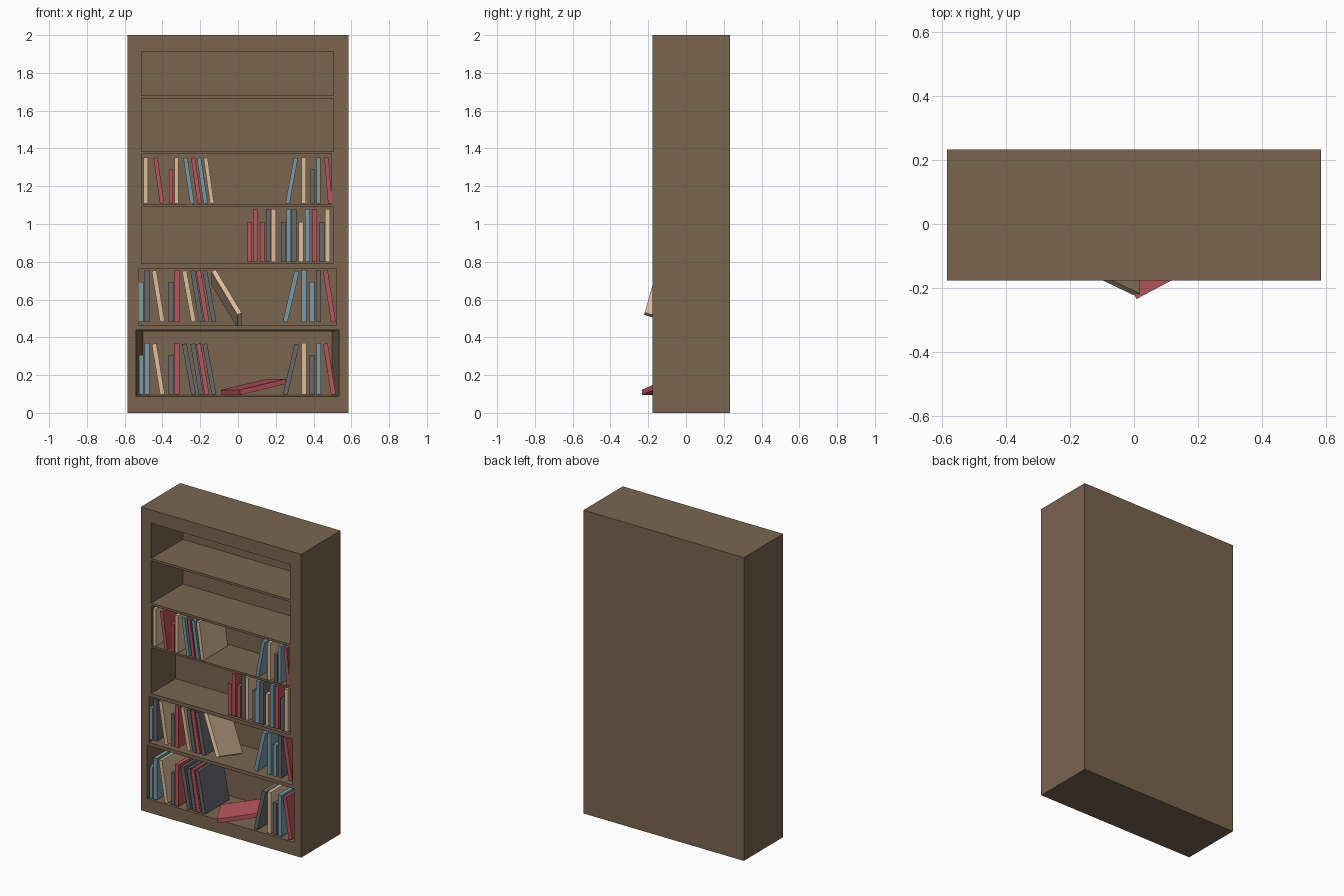
import bpy, bmesh
from math import atan2, radians
from mathutils import Matrix, Vector

if "Cube" in bpy.data.objects:
    bpy.data.objects.remove(bpy.data.objects["Cube"])

FRONT, BACK = -0.177, 0.233


def material(name, rgb):
    m = bpy.data.materials.new(name)
    m.diffuse_color = (*rgb, 1)
    m.use_nodes = True
    m.node_tree.nodes["Principled BSDF"].inputs["Base Color"].default_value = m.diffuse_color
    return m


WOOD = material("brown_wood", (0.195, 0.13, 0.078))
COVERS = {
    "r": material("red_cover", (0.48, 0.09, 0.11)),
    "b": material("blue_cover", (0.19, 0.33, 0.40)),
    "t": material("tan_cover", (0.73, 0.52, 0.33)),
    "g": material("grey_cover", (0.14, 0.14, 0.15)),
}


def box(name, lo, hi, mat=None, matrix=None, taper=0.0):
    """Box between two corners; taper shrinks its back face."""
    lo, hi = Vector(lo), Vector(hi)
    mid, size = (lo + hi) / 2, hi - lo
    bm = bmesh.new()
    bmesh.ops.create_cube(bm, size=1)
    for v in bm.verts:
        back = v.co.y > 0
        v.co = Vector(a * b for a, b in zip(v.co, size)) + mid
        if back and taper:
            v.co.x -= taper if v.co.x > mid.x else -taper
            v.co.z -= 0.01 if v.co.z > mid.z else -0.01
    me = bpy.data.meshes.new(name)
    bm.to_mesh(me)
    bm.free()
    ob = bpy.data.objects.new(name, me)
    bpy.context.collection.objects.link(ob)
    if mat:
        me.materials.append(mat)
    if matrix:
        ob.matrix_world = matrix
    return ob


# Case with six recessed compartments: left, right, bottom, top, depth, taper
case = box("case", (-0.585, FRONT, 0), (0.585, BACK, 2), WOOD)
compartments = [
    (-0.51, 0.505, 1.68, 1.912, 0.33, 0),
    (-0.51, 0.505, 1.385, 1.665, 0.33, 0),
    (-0.508, 0.495, 1.105, 1.37, 0.28, 0),
    (-0.51, 0.505, 0.79, 1.092, 0.255, 0),
    (-0.525, 0.52, 0.462, 0.765, 0.29, 0),
    (-0.54, 0.535, 0.088, 0.44, 0.30, 0.037),
]
for i, (l, r, b, t, depth, taper) in enumerate(compartments):
    cutter = box(f"compartment_cutter_{i}", (l, FRONT, b), (r, FRONT + depth, t), taper=taper)
    # carry the cutter out in front of the case so it cuts cleanly
    bm = bmesh.new()
    bm.from_mesh(cutter.data)
    face = min(bm.faces, key=lambda f: f.calc_center_median().y)
    ext = bmesh.ops.extrude_face_region(bm, geom=[face])["geom"]
    bmesh.ops.translate(bm, vec=(0, -0.1, 0), verts=[g for g in ext if isinstance(g, bmesh.types.BMVert)])
    bmesh.ops.delete(bm, geom=[face] if face.is_valid else [], context="FACES_ONLY")
    bmesh.ops.recalc_face_normals(bm, faces=bm.faces)
    bm.to_mesh(cutter.data)
    bm.free()
    cutter.hide_render = True
    cutter.hide_set(True)
    mod = case.modifiers.new("compartment", "BOOLEAN")
    mod.operation, mod.solver, mod.object = "DIFFERENCE", "EXACT", cutter


def book(name, x, z, height, lean, cover, width=0.025, depth=0.25):
    """Standing book; lean is the sideways shift of its top."""
    m = Matrix.Translation((x, FRONT + 0.002, z)) @ Matrix.Rotation(atan2(lean, height), 4, "Y")
    return box(name, (-width / 2, 0, 0), (width / 2, depth, height), COVERS[cover], m)


def row(name, z, tall, short, colors, spots, depth=0.25, width=0.025):
    """Row of books; capital colour letters are tall, small ones short."""
    for i, (c, (x, lean)) in enumerate(zip(colors, spots)):
        book(f"{name}_book_{i}", x, z, tall if c.isupper() else short, lean, c.lower(), width, depth)


# Lower two shelves share one arrangement
low_spots = [(-0.512, 0), (-0.482, 0), (-0.4, -0.045), (-0.355, 0), (-0.323, 0),
             (-0.235, -0.05), (-0.195, -0.045), (-0.165, -0.045), (-0.127, -0.05),
             (0.25, 0.063), (0.35, 0), (0.392, 0), (0.427, 0), (0.505, -0.043)]
row("bottom_shelf", 0.097, 0.273, 0.21, "bBTgRGGRGGTgBR", low_spots)
row("second_shelf", 0.482, 0.275, 0.21, "bGTgRTGRGBBbGR", low_spots)

# Middle shelf with upright books
row("third_shelf", 0.80, 0.28, 0.21, "rRrGTgBGtBRgT",
    [(x, 0) for x in (0.062, 0.092, 0.128, 0.16, 0.188, 0.24, 0.268, 0.296,
                      0.334, 0.368, 0.405, 0.445, 0.474)], depth=0.245)

# Fourth shelf
row("fourth_shelf", 1.108, 0.245, 0.18, "TRrTBRBTBTgBR",
    [(-0.488, 0), (-0.402, -0.035), (-0.355, 0), (-0.326, 0), (-0.242, -0.037),
     (-0.203, -0.035), (-0.172, -0.035), (-0.137, -0.035), (0.262, 0.045),
     (0.348, 0), (0.395, 0), (0.427, 0), (0.488, -0.02)], width=0.022)

# Slipping book on the second shelf
slip = (Matrix.Translation((0.008, -0.22, 0.525)) @ Matrix.Rotation(radians(-16), 4, "X")
        @ Matrix.Rotation(radians(-30), 4, "Y"))
box("slipping_book", (-0.013, 0, 0), (0.013, 0.25, 0.275), COVERS["t"], slip)

# Fallen book on the bottom shelf
fallen = (Matrix.Translation((0.013, -0.232, 0.095)) @ Matrix.Rotation(radians(28), 4, "Z")
          @ Matrix.Rotation(radians(-12), 4, "Y"))
box("fallen_book", (0, 0, 0), (0.28, 0.21, 0.027), COVERS["r"], fallen)
